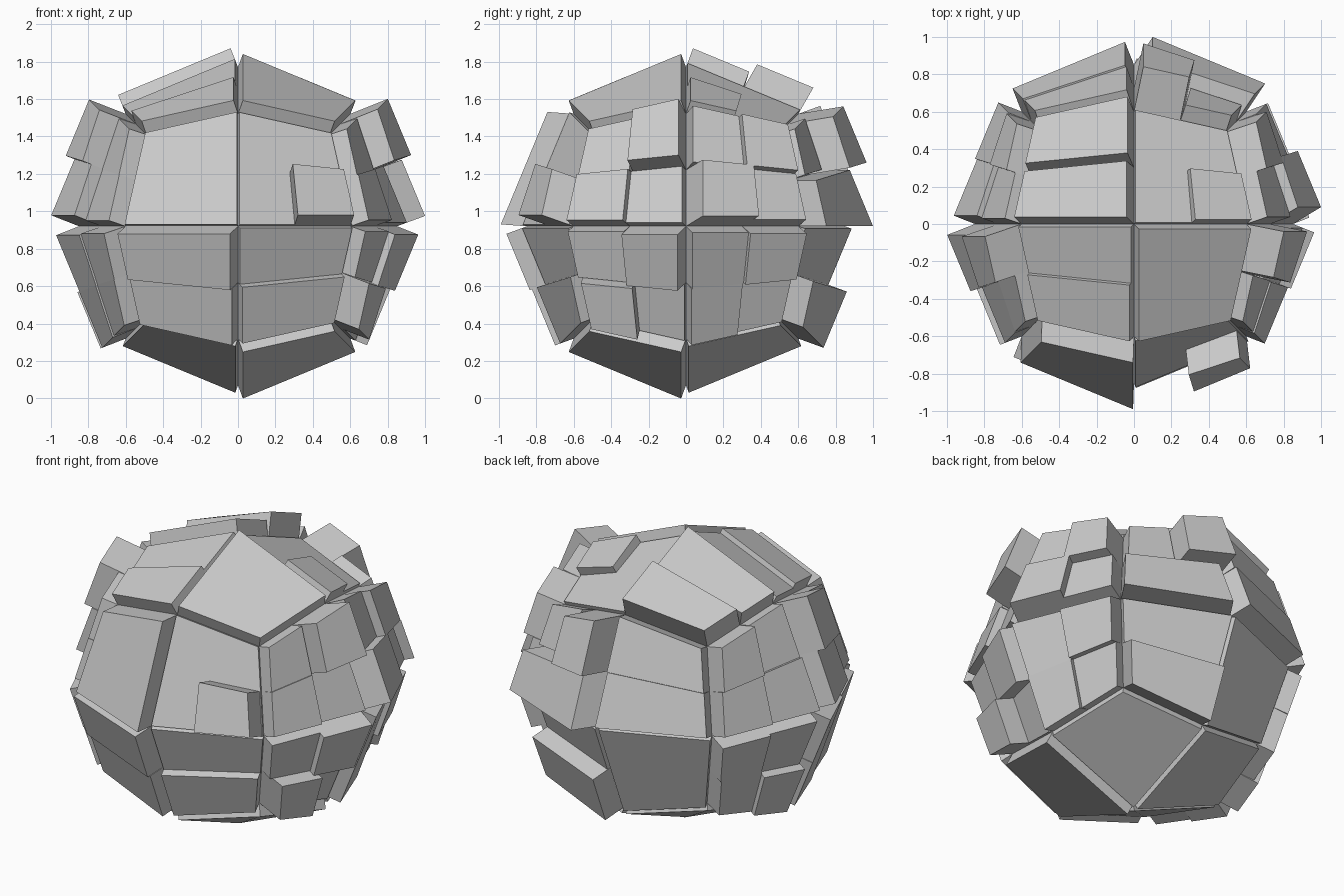
import bpy, bmesh
from mathutils import Vector

if "Cube" in bpy.data.objects:
    bpy.data.objects.remove(bpy.data.objects["Cube"])

R, CENTRE = 0.85, Vector((0, 0, 0.92))
X, Y, Z = Vector((1, 0, 0)), Vector((0, 1, 0)), Vector((0, 0, 1))


# Panel layouts on a sector: (u0, u1, v0, v1, lift), 0 = face centre, 1 = outer edge
# A lift is a height along the panel normal, or an (x, y, z) shift for slanted panels
def one(h):
    return [(0, 1, 0, 1, h)]

def halves(inner, outer):
    return [(0, 1, 0, .5, inner), (0, 1, .5, 1, outer)]

def quarters(a, b, c, d):
    return [(0, .5, 0, .5, a), (.5, 1, 0, .5, b), (0, .5, .5, 1, c), (.5, 1, .5, 1, d)]

def bump(h, raised):
    return one(h) + [(.5, 1, 0, .5, raised)]


# Six sides of the ball: outward, u and v directions, then sectors by (u sign, v sign)
SIDES = {
    "front_panels": (-Y, X, Z, {
        (-1, 1): one((-.005, -.14, .01)), (1, 1): bump(.025, (.02, -.17, .06)),
        (-1, -1): halves(.125, .11), (1, -1): halves(.03, .08)}),
    "back_panels": (Y, X, Z, {
        (-1, 1): halves(.14, .13),
        (1, 1): [(0, 1, 0, .5, (.1, .15, .0)), (0, .5, .5, 1, (.05, .24, .04)),
                 (.5, 1, .5, 1, .10)],
        (-1, -1): one(.04), (1, -1): halves(.04, .15)}),
    "right_panels": (X, Y, Z, {
        (-1, 1): quarters(.06, .11, (.2, -.04, .08), .10),
        (1, 1): quarters((.15, .09, .055), .12, .125, .18),
        (-1, -1): quarters(.13, .09, .03, (.155, -.015, -.06)),
        (1, -1): quarters(.10, .13, .10, .07)}),
    "left_panels": (-X, Y, Z, {
        (-1, 1): quarters(.17, .10, .22, .10), (1, 1): quarters(.13, .14, .10, .15),
        (-1, -1): quarters(.14, .13, .14, .13), (1, -1): quarters(.10, .12, .15, .12)}),
    "top_panels": (Z, X, Y, {
        (-1, 1): halves(.115, (-.035, .08, .14)), (1, 1): bump(.025, .08),
        (-1, -1): halves(.05, .08), (1, -1): one(.08)}),
    "bottom_panels": (-Z, X, Y, {
        (-1, 1): one(.045), (1, 1): one(.045),
        (-1, -1): one(.045), (1, -1): one(.08)}),
}


def make_object(name, bm):
    bmesh.ops.recalc_face_normals(bm, faces=bm.faces)
    me = bpy.data.meshes.new(name)
    bm.to_mesh(me)
    bm.free()
    ob = bpy.data.objects.new(name, me)
    ob.location = CENTRE
    bpy.context.collection.objects.link(ob)


def sector_point(out, U, V, u, v):
    corners = [p.normalized() * R for p in (out, out + U, out + V, out + U + V)]
    return corners[0].lerp(corners[1], u).lerp(corners[2].lerp(corners[3], u), v)


def add_panel(bm, low, lift):
    if isinstance(lift, tuple):
        shift = Vector(lift)
    else:
        n = (low[2] - low[0]).cross(low[3] - low[1]).normalized()
        shift = n * lift if n.dot(low[0]) > 0 else -n * lift
    a = [bm.verts.new(p) for p in low]
    b = [bm.verts.new(p + shift) for p in low]
    bm.faces.new(a)
    bm.faces.new(b)
    for i in range(4):
        j = (i + 1) % 4
        bm.faces.new((a[i], a[j], b[j], b[i]))


# Raised armour panels, and the faceted ball beneath them
core = bmesh.new()
for name, (out, U, V, sectors) in SIDES.items():
    bm = bmesh.new()
    for (su, sv), layout in sectors.items():
        def pt(u, v):
            return sector_point(out, U * su, V * sv, u, v)
        core.faces.new([core.verts.new(pt(u, v)) for u, v in ((0, 0), (1, 0), (1, 1), (0, 1))])
        for u0, u1, v0, v1, lift in layout:
            add_panel(bm, [pt(u0, v0), pt(u1, v0), pt(u1, v1), pt(u0, v1)], lift)
    make_object(name, bm)
bmesh.ops.remove_doubles(core, verts=core.verts, dist=1e-4)
make_object("core", core)
